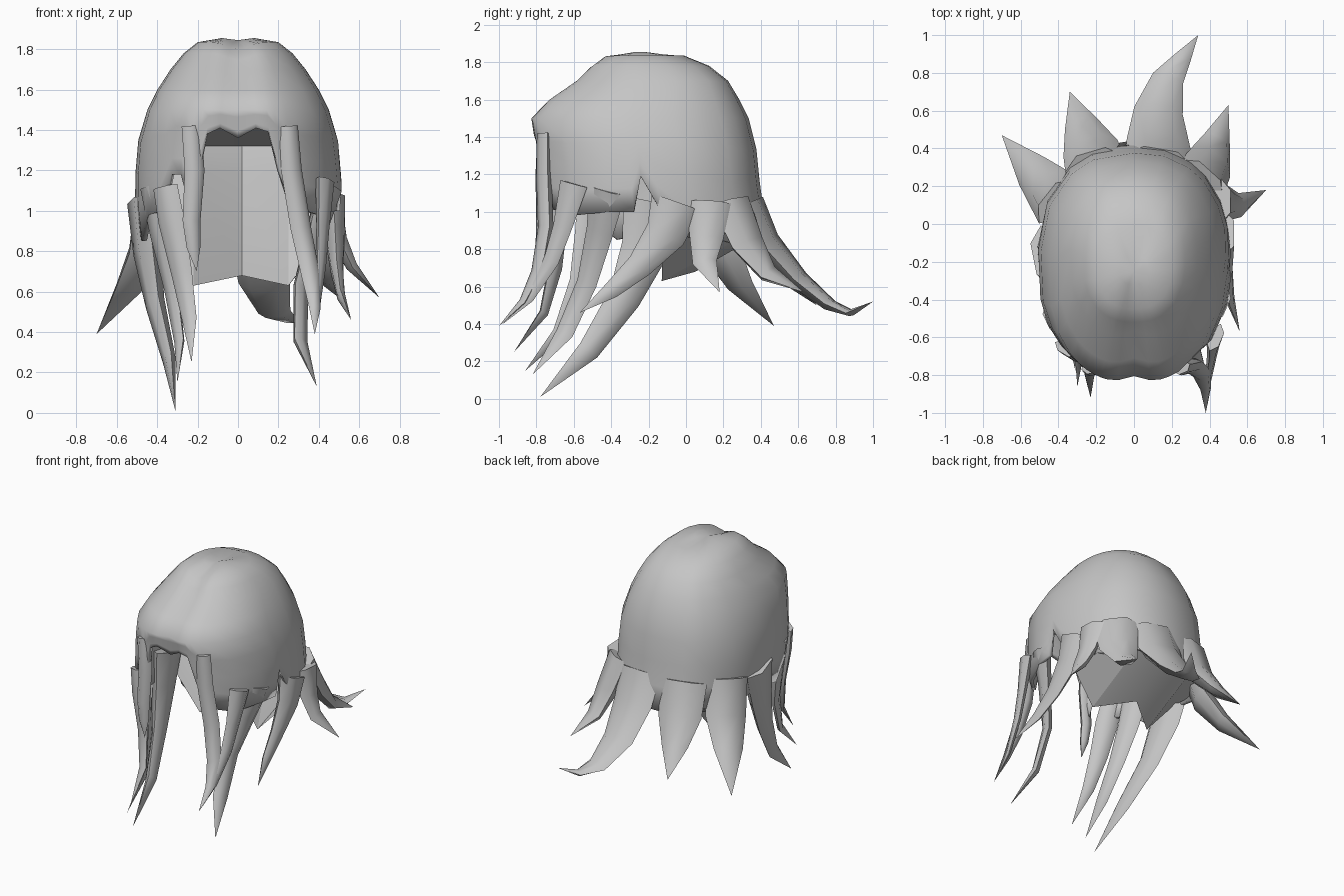
import bpy, bmesh, math
from mathutils import Vector

cube = bpy.data.objects.get("Cube")
if cube:
    bpy.data.objects.remove(cube)

grey = bpy.data.materials.new("hair_grey")
grey.use_nodes = True
GREY = (0.56, 0.56, 0.56, 1)
grey.diffuse_color = GREY
grey.node_tree.nodes["Principled BSDF"].inputs["Base Color"].default_value = GREY


def finish(name, bm, angle=60):
    bmesh.ops.remove_doubles(bm, verts=bm.verts, dist=0.0005)
    bmesh.ops.recalc_face_normals(bm, faces=bm.faces)
    me = bpy.data.meshes.new(name)
    bm.to_mesh(me)
    bm.free()
    me.materials.append(grey)
    ob = bpy.data.objects.new(name, me)
    bpy.context.collection.objects.link(ob)
    bpy.ops.object.select_all(action='DESELECT')
    bpy.context.view_layer.objects.active = ob
    ob.select_set(True)
    bpy.ops.object.shade_smooth_by_angle(angle=math.radians(angle))
    return ob


def bridge(bm, rows, closed):
    for a, b in zip(rows, rows[1:]):
        n = len(a)
        for i in range(n if closed else n - 1):
            j = (i + 1) % n
            bm.faces.new((a[i], a[j], b[j], b[i]))


def lerp_table(table, t):
    for a, b in zip(table, table[1:]):
        if a[0] <= t <= b[0]:
            k = (t - a[0]) / (b[0] - a[0])
            return [p + (q - p) * k for p, q in zip(a, b)]
    return list(table[0] if t < table[0][0] else table[-1])


# Cap cross-sections: height, half width, front y, back y
SECTIONS = [
    (0.60, 0.47, -0.77, 0.50), (0.85, 0.49, -0.79, 0.44), (1.10, 0.517, -0.80, 0.40),
    (1.35, 0.495, -0.815, 0.375), (1.50, 0.45, -0.84, 0.335), (1.60, 0.40, -0.745, 0.285),
    (1.70, 0.335, -0.60, 0.225), (1.78, 0.27, -0.52, 0.125), (1.835, 0.20, -0.45, -0.01),
    (1.865, 0.08, -0.32, -0.17)]

# Lower edge of the cap: angle from the front (positive = left), height
HEM = [
    (-180, 0.84), (-158, 0.82), (-142, 0.88), (-118, 0.82), (-95, 0.90), (-75, 0.85),
    (-60, 0.98), (-45, 1.00), (-37, 1.18), (-30, 1.18), (-24, 1.00), (-19, 1.20),
    (-15, 1.38), (-8, 1.41), (0, 1.36), (8, 1.41), (15, 1.39), (20, 1.20), (28, 1.02),
    (50, 0.98), (72, 1.00), (84, 1.00), (88, 1.19), (93, 1.02), (105, 0.86), (118, 0.86),
    (135, 0.82), (148, 0.86), (165, 0.82), (180, 0.84)]


def spow(v, e):
    return math.copysign(abs(v) ** e, v)


def cap_point(deg, z):
    _, w, yf, yb = lerp_table(SECTIONS, z)
    t = math.radians(deg)
    x = w * spow(math.sin(t), 0.85)
    y = (yf + yb) / 2 - (yb - yf) / 2 * spow(math.cos(t), 0.85)
    # Shallow parting down the front half of the crown
    if y < -0.15:
        dip = 0.035 * math.exp(-(x / 0.07) ** 2)
        if z > 1.75:
            z -= dip
        elif z > 1.3:
            y += dip
    return Vector((x, y, z))


# Cap
bm = bmesh.new()
angles = [a for a, _ in HEM[:-1]]
heights = [s[0] for s in reversed(SECTIONS) if s[0] >= 1.5]
rows = [[bm.verts.new(cap_point(a, z)) for a in angles] for z in heights]
for k in (0.25, 0.5, 0.75, 1.0):
    rows.append([bm.verts.new(cap_point(a, 1.5 + (zb - 1.5) * k)) for a, zb in HEM[:-1]])
bridge(bm, rows, True)
pole = bm.verts.new((0, -0.25, 1.845))
top = rows[0]
for i in range(len(top)):
    bm.faces.new((pole, top[(i + 1) % len(top)], top[i]))
cap = finish("hair_cap", bm)
shell = cap.modifiers.new("thickness", 'SOLIDIFY')
shell.thickness = 0.025
shell.offset = -1

# Inner lining: ceiling, rear panel and the underside joining the back hem
bm = bmesh.new()
LINING = [(-0.45, -0.12, 0.90), (-0.22, -0.13, 0.63), (0.02, 0.05, 0.68),
          (0.25, -0.13, 0.63), (0.45, -0.12, 0.90)]
rows = []
rows.append([bm.verts.new((x * 0.85, -0.60, 1.42)) for x, y, z in LINING])
rows.append([bm.verts.new((x * 0.95, y * 0.6 + 0.2, 1.32)) for x, y, z in LINING])
rows.append([bm.verts.new((x, y * 0.8 + 0.14, 1.20)) for x, y, z in LINING])
rows.append([bm.verts.new(p) for p in LINING])
rows.append([bm.verts.new((x, 0.40 - abs(x) ** 2 * 1.2, 0.88)) for x, y, z in LINING])
bridge(bm, rows, False)
finish("inner_lining", bm, 20)


# Tapered lock: points are x, y, z, half width; wide is the broad direction
def lock(name, points, wide, thick=0.5):
    bm = bmesh.new()
    pts = [Vector(p[:3]) for p in points]
    rows = []
    for i, p in enumerate(points[:-1]):
        along = (pts[i + 1] - pts[max(i - 1, 0)]).normalized()
        side = Vector(wide)
        side = (side - along * side.dot(along)).normalized()
        out = along.cross(side)
        ring = []
        for s in range(6):
            t = math.tau * s / 6
            ring.append(bm.verts.new(pts[i] + side * math.cos(t) * p[3]
                                     + out * math.sin(t) * p[3] * thick))
        rows.append(ring)
    bridge(bm, rows, True)
    tip = bm.verts.new(pts[-1])
    for i in range(6):
        bm.faces.new((rows[-1][i], rows[-1][(i + 1) % 6], tip))
    bm.faces.new(rows[0])
    finish(name, bm)


# Locks framing the face
lock("front_lock_right", [(-0.23, -0.76, 1.42, .05), (-0.215, -0.77, 1.2, .05),
     (-0.23, -0.77, 0.95, .045), (-0.22, -0.78, 0.82, .035), (-0.205, -0.79, 0.70, 0)], (1, .2, 0), .7)
lock("front_lock_left", [(0.25, -0.76, 1.42, .05), (0.265, -0.76, 1.2, .055),
     (0.31, -0.75, 0.92, .055), (0.36, -0.79, 0.68, .05), (0.38, -0.87, 0.52, .03),
     (0.38, -1.0, 0.39, 0)], (1, .4, 0), .7)

# Long locks on the right side
lock("right_lock_a", [(-0.36, -0.66, 1.12, .07), (-0.33, -0.68, 0.95, .075),
     (-0.28, -0.70, 0.70, .06), (-0.24, -0.76, 0.46, .04), (-0.23, -0.92, 0.25, 0)], (1, -.6, 0))
lock("right_lock_b", [(-0.43, -0.50, 1.12, .09), (-0.39, -0.52, 0.90, .08),
     (-0.33, -0.57, 0.62, .06), (-0.29, -0.68, 0.35, .04), (-0.30, -0.86, 0.15, 0)], (.5, -1, 0))
lock("right_lock_c", [(-0.46, -0.17, 1.05, .17), (-0.45, -0.22, 0.80, .13),
     (-0.41, -0.33, 0.54, .09), (-0.34, -0.52, 0.26, .06), (-0.31, -0.78, 0.01, 0)], (.2, -1, .5))

# Long locks on the left side
lock("left_lock_a", [(0.43, -0.60, 1.15, .08), (0.42, -0.66, 0.92, .055),
     (0.41, -0.72, 0.74, .045), (0.39, -0.84, 0.54, .03), (0.38, -0.98, 0.40, 0)], (.4, 1, 0))
lock("left_lock_b", [(0.45, -0.42, 1.12, .11), (0.39, -0.46, 0.90, .08),
     (0.31, -0.53, 0.62, .06), (0.31, -0.65, 0.35, .055), (0.39, -0.82, 0.13, 0)], (.5, 1, 0))
lock("left_lock_c", [(0.47, -0.05, 1.05, .14), (0.48, -0.11, 0.88, .11),
     (0.49, -0.25, 0.71, .07), (0.51, -0.40, 0.58, .045), (0.56, -0.57, 0.46, 0)], (0, 1, -.4))
lock("left_lock_d", [(0.46, 0.12, 1.05, .12), (0.50, 0.11, 0.86, .09),
     (0.56, 0.10, 0.73, .065), (0.70, 0.18, 0.57, 0)], (0, 1, 0))

# Flared locks around the back
lock("back_lock_left", [(0.36, 0.24, 1.05, .15), (0.41, 0.33, 0.83, .13),
     (0.44, 0.44, 0.67, .08), (0.50, 0.63, 0.57, 0)], (.7, -.7, 0))
lock("back_lock_centre", [(0.13, 0.34, 1.05, .18), (0.13, 0.43, 0.84, .17),
     (0.13, 0.60, 0.64, .13), (0.18, 0.77, 0.50, .085), (0.26, 0.88, 0.46, .045),
     (0.34, 1.0, 0.52, 0)], (1, -.2, 0), .4)
lock("back_lock_right", [(-0.21, 0.32, 1.05, .16), (-0.23, 0.40, 0.82, .15),
     (-0.28, 0.53, 0.66, .09), (-0.34, 0.70, 0.50, 0)], (1, .3, 0))
lock("right_back_lock", [(-0.41, 0.12, 1.05, .15), (-0.45, 0.18, 0.80, .14),
     (-0.54, 0.28, 0.62, .10), (-0.70, 0.47, 0.39, 0)], (.6, .8, 0))
